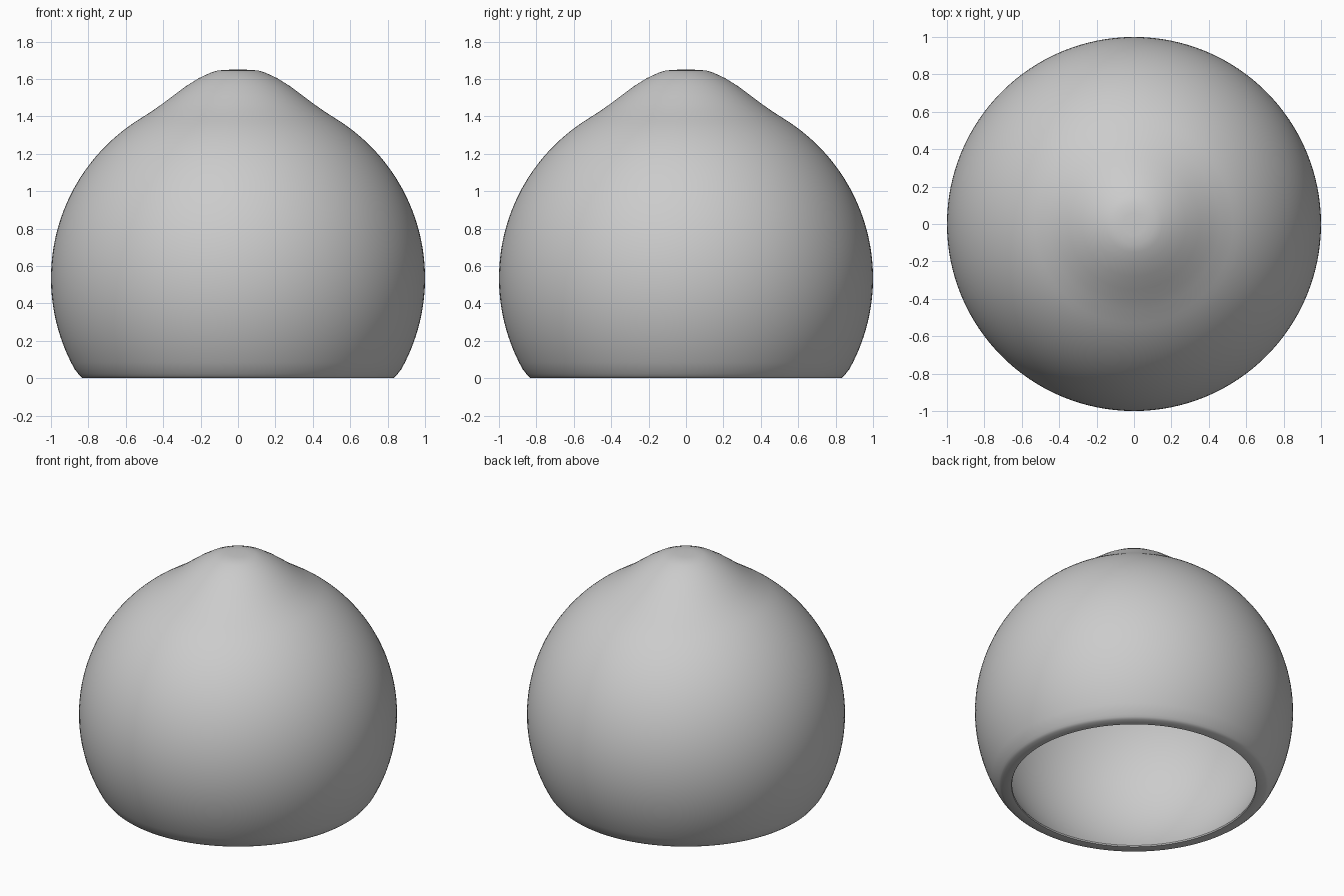
import bpy
import math

cube = bpy.data.objects.get("Cube")
if cube:
    bpy.data.objects.remove(cube, do_unlink=True)

CENTRE_Z = 0.535
SEGMENTS = 128


def arc(radius, low, high, steps):
    """Points of a circular wall between two angles above the equator."""
    points = []
    for i in range(steps + 1):
        a = math.radians(low + (high - low) * i / steps)
        points.append((radius * math.cos(a), CENTRE_Z + radius * math.sin(a)))
    return points


def lathe(name, profile, material):
    """Revolve a profile that starts and ends on the vertical axis."""
    verts = [(0, 0, profile[0][1])]
    for r, z in profile[1:-1]:
        for s in range(SEGMENTS):
            a = math.tau * s / SEGMENTS
            verts.append((r * math.cos(a), r * math.sin(a), z))
    verts.append((0, 0, profile[-1][1]))
    rings, last = len(profile) - 2, len(verts) - 1
    faces = []
    for s in range(SEGMENTS):
        t = (s + 1) % SEGMENTS
        faces.append((0, 1 + s, 1 + t))
        for k in range(rings - 1):
            a, b = 1 + k * SEGMENTS, 1 + (k + 1) * SEGMENTS
            faces.append((a + s, b + s, b + t, a + t))
        top = 1 + (rings - 1) * SEGMENTS
        faces.append((top + s, last, top + t))
    mesh = bpy.data.meshes.new(name)
    mesh.from_pydata(verts, [], faces)
    mesh.materials.append(material)
    obj = bpy.data.objects.new(name, mesh)
    bpy.context.collection.objects.link(obj)
    return obj


# Plain grey finish
grey = bpy.data.materials.new("plain_grey")
grey.use_nodes = True
colour = (0.6, 0.6, 0.6, 1)
grey.diffuse_color = colour
grey.node_tree.nodes["Principled BSDF"].inputs["Base Color"].default_value = colour

# Outer skin: flattened crown, flared neck, round belly, rolled rim
crown = [(0, 1.65), (0.06, 1.649), (0.11, 1.645), (0.15, 1.632), (0.21, 1.604),
         (0.28, 1.56), (0.35, 1.508), (0.41, 1.463), (0.46, 1.428)]
belly = arc(1.0, 58, -29, 40)
rim = [(0.855, 0.025), (0.845, 0.012), (0.83, 0.0), (0.77, 0.0)]

# Inner skin runs back up to the hollow crown
inner_belly = arc(0.93, -34.5, 58, 40)
inner_crown = [(0.42, 1.36), (0.36, 1.4), (0.24, 1.49), (0.12, 1.56), (0, 1.58)]

shell = lathe("domed_shell", crown + belly + rim + inner_belly + inner_crown, grey)

# Smooth shading with a crisp rim
bpy.ops.object.select_all(action="DESELECT")
shell.select_set(True)
bpy.context.view_layer.objects.active = shell
bpy.ops.object.shade_smooth_by_angle(angle=math.radians(40))
